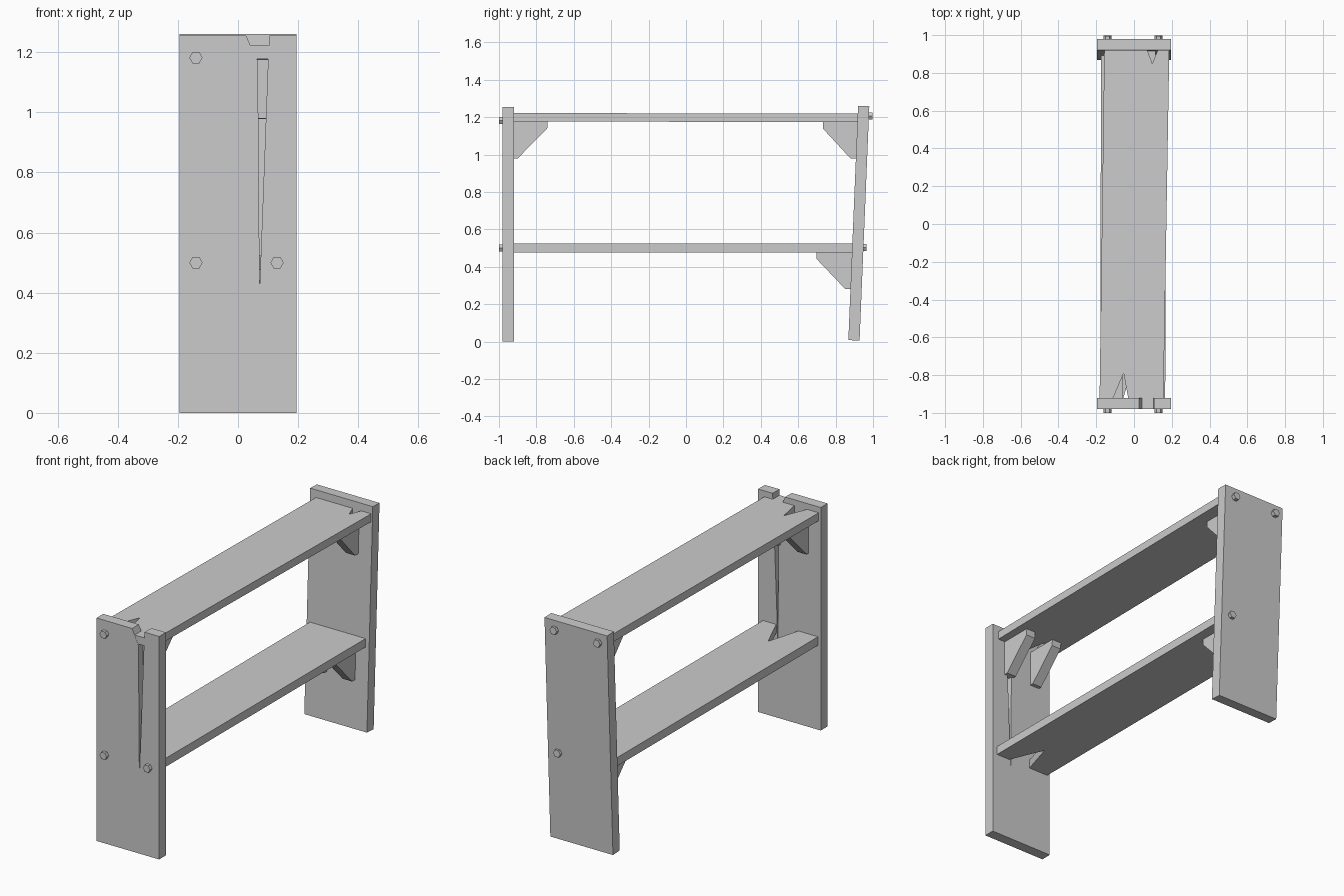
import bpy, bmesh, math
from mathutils import Matrix, Vector

if "Cube" in bpy.data.objects:
    bpy.data.objects.remove(bpy.data.objects["Cube"])


def prism(name, pts, to3d, offset):
    """Extrude a flat outline by an offset vector."""
    bm = bmesh.new()
    face = bm.faces.new([bm.verts.new(to3d(a, b)) for a, b in pts])
    ext = bmesh.ops.extrude_face_region(bm, geom=[face], use_keep_orig=True)
    verts = [g for g in ext["geom"] if isinstance(g, bmesh.types.BMVert)]
    bmesh.ops.translate(bm, verts=verts, vec=Vector(offset))
    bmesh.ops.recalc_face_normals(bm, faces=bm.faces)
    me = bpy.data.meshes.new(name)
    bm.to_mesh(me)
    bm.free()
    ob = bpy.data.objects.new(name, me)
    bpy.context.collection.objects.link(ob)
    return ob


def bolt(name, x, y, z, tilt=0.0):
    """Six-sided bolt head pointing along y."""
    bm = bmesh.new()
    bmesh.ops.create_cone(bm, cap_ends=True, segments=6, radius1=0.022,
                          radius2=0.022, depth=0.04,
                          matrix=Matrix.Rotation(math.radians(90) + tilt, 4, 'X')
                          @ Matrix.Rotation(math.radians(90), 4, 'Z'))
    # keep a corner pointing sideways
    if abs(max(v.co.x for v in bm.verts) - 0.022) > 0.001:
        bmesh.ops.rotate(bm, verts=bm.verts, matrix=Matrix.Rotation(math.radians(30), 3, 'Y'))
    me = bpy.data.meshes.new(name)
    bm.to_mesh(me)
    bm.free()
    ob = bpy.data.objects.new(name, me)
    ob.location = (x, y, z)
    bpy.context.collection.objects.link(ob)


# Front end board with a long split running down from the top edge
prism("front_board",
      [(-0.195, 0.0), (0.195, 0.0), (0.195, 1.255), (0.105, 1.255),
       (0.103, 1.215), (0.10, 1.17), (0.072, 0.42), (0.066, 1.17),
       (0.045, 1.215), (0.027, 1.255), (-0.195, 1.255)],
      lambda x, z: (x, -0.98, z), (0, 0.06, 0))

# Back end board, leaning outwards
prism("back_board",
      [(0.868, 0.008), (0.928, 0.005), (0.98, 1.258), (0.92, 1.26)],
      lambda y, z: (-0.195, y, z), (0.39, 0, 0))

# Top shelf, slightly twisted, split at both ends
prism("top_shelf",
      [(-0.183, -0.979), (-0.135, -0.979), (-0.055, -0.79), (-0.02, -0.979),
       (0.155, -0.979), (0.187, 0.94), (0.134, 0.94), (0.097, 0.85),
       (0.063, 0.94), (-0.157, 0.94)],
      lambda x, y: (x, y, 1.175 - 0.002 * y), (0, 0, 0.045))

# Lower shelf, split at the front end
prism("lower_shelf",
      [(-0.178, -0.95), (-0.065, -0.95), (0.0, -0.73), (0.095, -0.95),
       (0.165, -0.95), (0.172, 0.91), (-0.175, 0.91)],
      lambda x, y: (x, y, 0.475), (0, 0, 0.048))

# Corner braces: outline is (distance from board, drop below shelf)
BRACE = [(-0.02, 0.0), (0.18, 0.0), (0.178, -0.036), (0.02, -0.197), (-0.02, -0.197)]
for label, y0, z0, sgn, lean in (("front_top", -0.92, 1.176, 1, 0.0),
                                 ("back_top", 0.912, 1.175, -1, 0.06),
                                 ("back_lower", 0.878, 0.477, -1, 0.03)):
    for side, x0 in (("right", 0.055), ("left", -0.12)):
        prism(f"{label}_brace_{side}", BRACE,
              lambda d, h: (x0, y0 + sgn * d + lean * h, z0 + h), (0.058, 0, 0))

# Bolt heads, one missing on each board
for i, (x, z) in enumerate([(-0.14, 1.182), (-0.14, 0.5), (0.13, 0.5)]):
    bolt(f"front_bolt_{i}", x, -0.98, z)
for i, (x, y, z) in enumerate([(-0.14, 0.977, 1.205), (0.13, 0.977, 1.205), (0.13, 0.945, 0.502)]):
    bolt(f"back_bolt_{i}", x, y, z, math.radians(2.4))
